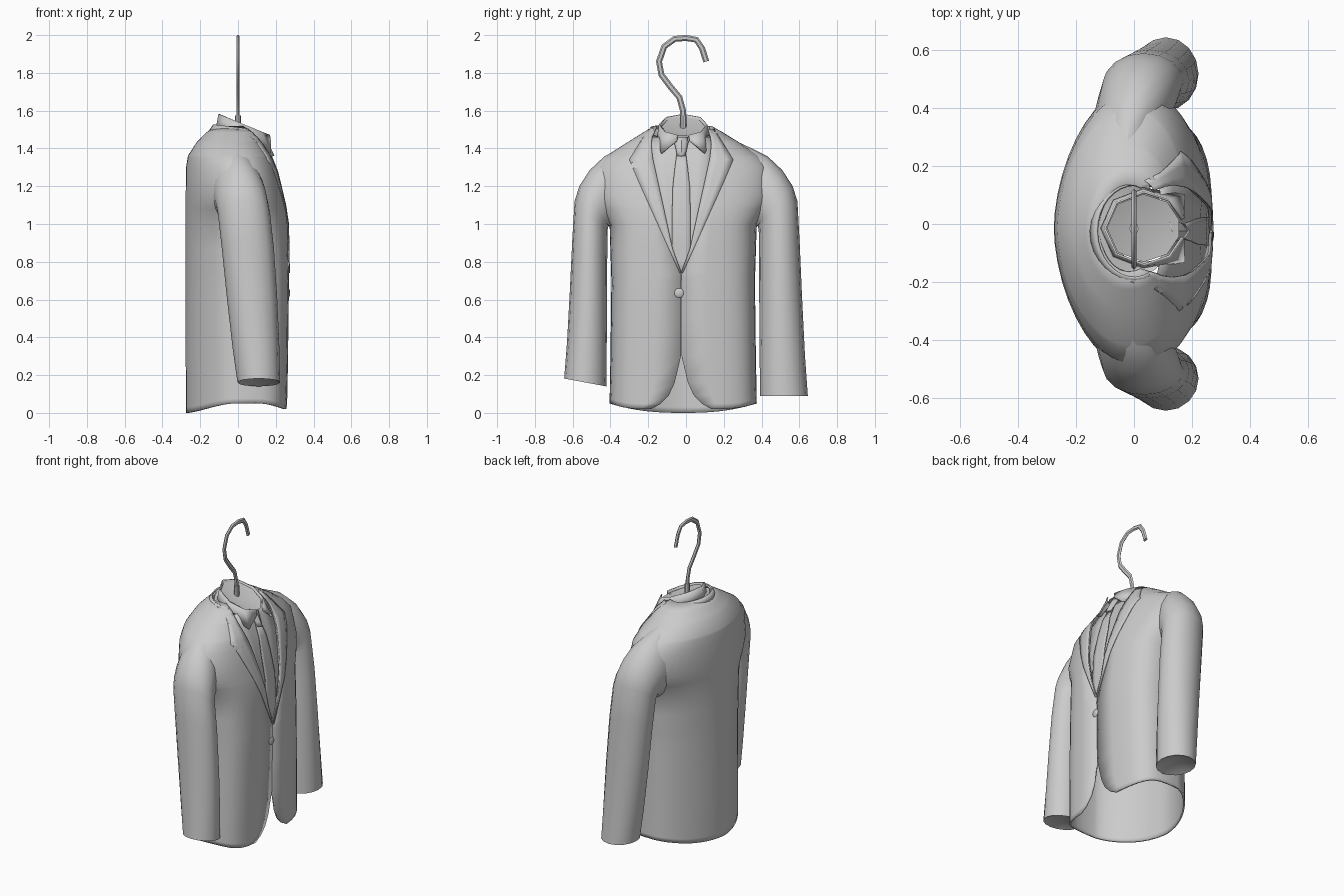
import bpy, bmesh, math
from mathutils import Vector

cube = bpy.data.objects.get("Cube")
if cube:
    bpy.data.objects.remove(cube, do_unlink=True)

grey = bpy.data.materials.new("cloth_grey")
grey.use_nodes = True
grey.diffuse_color = (0.6, 0.6, 0.6, 1)
grey.node_tree.nodes["Principled BSDF"].inputs["Base Color"].default_value = (0.6, 0.6, 0.6, 1)

MID = -0.025  # middle of the front opening along y


def make(name, rows, closed=False, caps=(), sharp=40, thick=0.0):
    """Loft a list of equally long point rows into one object."""
    bm = bmesh.new()
    grid = [[bm.verts.new(p) for p in row] for row in rows]
    n = len(rows[0])
    for a, b in zip(grid, grid[1:]):
        for i in range(n if closed else n - 1):
            j = (i + 1) % n
            bm.faces.new((a[i], a[j], b[j], b[i]))
    for index, offset in caps:  # sunken or raised end caps
        ring = grid[index]
        centre = sum((v.co for v in ring), Vector()) / n + Vector(offset)
        hub = bm.verts.new(centre)
        for i in range(n):
            bm.faces.new((ring[i], ring[(i + 1) % n], hub))
    bmesh.ops.remove_doubles(bm, verts=bm.verts, dist=0.0005)
    bmesh.ops.recalc_face_normals(bm, faces=bm.faces)
    me = bpy.data.meshes.new(name)
    bm.to_mesh(me)
    bm.free()
    me.materials.append(grey)
    me.shade_smooth()
    me.set_sharp_from_angle(angle=math.radians(sharp))
    ob = bpy.data.objects.new(name, me)
    bpy.context.collection.objects.link(ob)
    if thick:
        mod = ob.modifiers.new("thickness", 'SOLIDIFY')
        mod.thickness = thick
        mod.offset = 0


def lerp_table(table, z):
    """Interpolate the columns of a table whose first column is rising."""
    if z <= table[0][0]:
        return table[0][1:]
    for a, b in zip(table, table[1:]):
        if z <= b[0]:
            t = (z - a[0]) / (b[0] - a[0])
            return tuple(p + (q - p) * t for p, q in zip(a[1:], b[1:]))
    return table[-1][1:]


# Torso: height, half width, back x, front x, squareness of front and back
BODY = [(0, .385, -.27, .255, 3.8, 1.65), (.3, .38, -.272, .26, 3.8, 1.65),
        (.7, .375, -.272, .265, 3.6, 1.7), (1.0, .385, -.272, .26, 3.2, 1.75),
        (1.08, .44, -.272, .25, 2.8, 1.75), (1.15, .475, -.272, .235, 2.6, 1.75),
        (1.3, .46, -.27, .20, 2.5, 1.75), (1.36, .40, -.26, .175, 2.4, 1.85),
        (1.43, .29, -.215, .14, 2.3, 2), (1.48, .21, -.165, .11, 2.3, 2),
        (1.515, .15, -.12, .08, 2.3, 2)]
# Front edge: height, half opening
EDGE = [(0, .16), (.03, .11), (.08, .065), (.15, .035), (.3, .002), (.74, .002),
        (.87, .05), (1.1, .10), (1.35, .155), (1.44, .165), (1.515, .14)]
CX = -0.02


def front_x(y, z):
    hy, back, front, power, _ = lerp_table(BODY, z)
    s = min(1, abs(y + 0.015) / hy)
    return CX + (front - CX) * (1 - s ** power) ** (1 / power)


def body_row(z, steps=40):
    hy, back, front, front_pow, back_pow = lerp_table(BODY, z)
    opening = lerp_table(EDGE, z)[0]
    start = math.asin(min(1, opening / hy) ** (front_pow / 2))
    row = []
    for i in range(steps + 1):
        t = start + (2 * math.pi - 2 * start) * i / steps
        c, s = math.cos(t), math.sin(t)
        p, reach = (front_pow, front - CX) if c > 0 else (back_pow, CX - back)
        x = CX + math.copysign(reach * abs(c) ** (2 / p), c)
        y = math.copysign(hy * abs(s) ** (2 / p), s)
        y += -0.015 + (MID + 0.015) * max(0, c) ** 3
        hem = max(0, 1 - z / 0.3) * (0.05 * abs(s) ** 3 + 0.02 * max(0, c))
        row.append((x, y, z + hem))
    return row


heights = sorted({r[0] for r in BODY} | {r[0] for r in EDGE} | {.5, .6})
make("jacket_body", [body_row(z) for z in heights], thick=0.01)

# Lapels
LAPEL = [(.74, .008), (1.0, .125), (1.2, .215), (1.34, .275), (1.36, .262),
         (1.42, .225), (1.515, .165)]
for side, name in ((1, "left_lapel"), (-1, "right_lapel")):
    rows = []
    for z in (.74, .87, 1.0, 1.1, 1.2, 1.28, 1.34, 1.36, 1.42, 1.46, 1.5):
        inner, outer = lerp_table(EDGE, z)[0] - 0.004, lerp_table(LAPEL, z)[0]
        ys = [MID + side * (inner + (outer - inner) * k / 3) for k in range(4)]
        rows.append([(front_x(y, z) + 0.008, y, z) for y in ys])
    make(name, rows, thick=0.005)


# Jacket collar around the back of the neck, and the shirt yoke inside it
def arc(cx, rx, ry, z, slope, half, steps=20):
    pts = []
    for i in range(steps + 1):
        t = math.pi - half + 2 * half * i / steps
        x = cx + rx * math.cos(t)
        pts.append((x, MID + ry * math.sin(t), z - slope * x))
    return pts


make("jacket_collar", [arc(0, .15, .18, 1.475, .12, 2.0),
                       arc(0, .128, .16, 1.51, .12, 2.0)], thick=0.008)
make("shirt_yoke", [arc(0, .13, .16, 1.485, .25, 2.2),
                    arc(.035, .115, .105, 1.475, .42, 2.2)])


# Shirt front and tie, following the chest just behind the jacket edge
def chest_strip(name, widths, inset, ridge=0.0, thick=0.006):
    rows = []
    for z, w in widths:
        rows.append([(front_x(MID + w * k / 2, z) - inset * (1 - 0.16 * k * k)
                      + ridge * (1 - abs(k) / 2), MID + w * k / 2, z)
                     for k in (-2, -1, 0, 1, 2)])
    make(name, rows, thick=thick)


chest_strip("shirt_front", [(.7, .03), (.87, .08), (1.1, .13), (1.3, .17),
                            (1.4, .18), (1.46, .17)], 0.022)
chest_strip("tie", [(.7, .02), (.8, .04), (.9, .05), (1.05, .049), (1.2, .045),
                    (1.3, .034), (1.39, .022)], 0.012, ridge=0.008)
chest_strip("tie_knot", [(1.36, .02), (1.39, .026), (1.43, .036), (1.465, .032)],
            0.004, ridge=0.018, thick=0.01)

# Shirt collar: faceted band, rear to front, with two pointed wings
top, low = [], []
for deg in (14, 50, 90, 135, 180, 225, 270, 310, 346):
    t = math.radians(deg)
    x, y = 0.035 + 0.135 * math.cos(t), 0.125 * math.sin(t)
    z = 1.54 - 0.42 * x
    top.append((x, y - 0.015, z))
    wing = 1 if deg in (50, 310) else 0
    tip = 1 if deg in (14, 346) else 0
    low.append((0.03 + 0.145 * math.cos(t) + 0.05 * wing, y * (1.1 + 0.1 * wing) - 0.015,
                z - 0.085 - 0.03 * wing + 0.055 * tip))
make("shirt_collar", [top, low], sharp=20, thick=0.008)
make("neck_lining", [[(x * .94, y * .94, z - 0.012) for x, y, z in top]],
     closed=True, caps=[(0, (0, 0, -0.02))], sharp=10)

# Sleeves: outer (y, z), inner (y, z), centre x, half depth
SLEEVE = [(.22, 1.46, .22, 1.04, -.03, .07), (.36, 1.395, .32, .98, -.015, .12),
          (.43, 1.36, .35, .97, 0, .135), (.51, 1.285, .37, .98, .015, .138),
          (.565, 1.20, .38, .99, .025, .138), (.59, 1.12, .385, .97, .033, .138),
          (.602, .90, .387, .80, .053, .138), (.615, .60, .388, .53, .075, .133),
          (.63, .30, .39, .28, .095, .124), (.645, .09, .392, .09, .11, .113)]


def sleeve(name, side, shift, lift, tilt):
    rows = []
    for oy, oz, iy, iz, cx, depth in SLEEVE:
        low_part = max(0, 1 - oz / 1.1)
        drop = lift * low_part
        row = []
        for i in range(16):
            t = 2 * math.pi * i / 16
            w = (1 + math.cos(t)) / 2
            y = iy + (oy - iy) * w + shift * (1 - w)
            z = iz + (oz - iz) * w + drop - tilt * low_part * (1 - w)
            row.append((cx + depth * math.sin(t), side * y, z))
        rows.append(row)
    make(name, rows, closed=True, caps=[(-1, (0, 0, 0.05))])


sleeve("left_sleeve", 1, 0.0, 0.0, 0.0)
sleeve("right_sleeve", -1, 0.03, 0.10, 0.045)

# Button
bpy.ops.mesh.primitive_uv_sphere_add(segments=16, ring_count=8, radius=0.029,
                                     location=(0.262, -0.037, 0.635))
button = bpy.context.object
button.name = "button"
button.scale.x = 0.5
button.data.materials.append(grey)
button.data.shade_smooth()

# Hanger hook: flat bar swept along a bent path in the plane x = 0
PATH = [(-.015, 1.49), (-.016, 1.60), (-.035, 1.67), (-.085, 1.73), (-.13, 1.79),
        (-.143, 1.86), (-.115, 1.94), (-.06, 1.98), (0, 1.985), (.055, 1.975),
        (.085, 1.93), (.107, 1.86)]
rows = []
for i, (y, z) in enumerate(PATH):
    a, b = PATH[max(0, i - 1)], PATH[min(len(PATH) - 1, i + 1)]
    d = Vector((b[0] - a[0], b[1] - a[1])).normalized()
    ring = []
    for k in range(6):
        t = math.pi * k / 3
        across = 0.016 * math.cos(t)
        ring.append((0.009 * math.sin(t), y - d.y * across, z + d.x * across))
    rows.append(ring)
make("hook", rows, closed=True, caps=[(0, (0, 0, 0)), (-1, (0, 0, 0))])

# Ferrule at the foot of the hook
make("hook_ferrule", [[(0.016 * math.cos(k * math.pi / 4),
                        -0.015 + 0.018 * math.sin(k * math.pi / 4), z)
                       for k in range(8)] for z in (1.49, 1.575)],
     closed=True, caps=[(0, (0, 0, 0)), (1, (0, 0, 0))])
